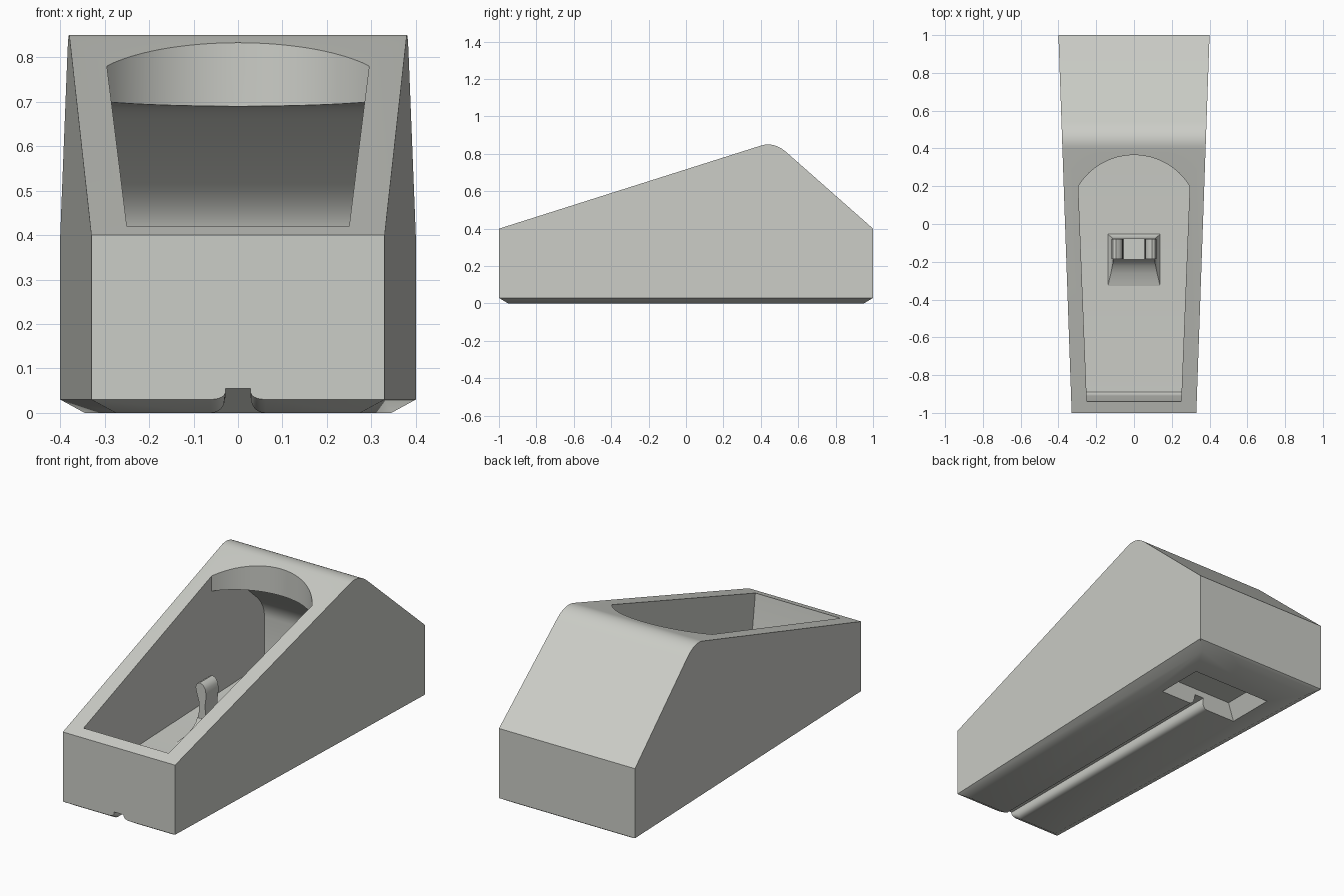
import bpy, bmesh, math

if "Cube" in bpy.data.objects:
    bpy.data.objects.remove(bpy.data.objects["Cube"])

mat = bpy.data.materials.new("warm grey")
mat.diffuse_color = (0.6, 0.61, 0.57, 1)
mat.use_nodes = True
mat.node_tree.nodes["Principled BSDF"].inputs["Base Color"].default_value = mat.diffuse_color


def make(name, rings, cutter=False):
    """Closed solid lofted through rings with equal point counts."""
    bm = bmesh.new()
    loops = [[bm.verts.new(p) for p in r] for r in rings]
    n = len(loops[0])
    for a, b in zip(loops, loops[1:]):
        for i in range(n):
            j = (i + 1) % n
            bm.faces.new((a[i], a[j], b[j], b[i]))
    bm.faces.new(loops[0][::-1])
    bm.faces.new(loops[-1])
    return finish(name, bm, cutter)


def finish(name, bm, cutter=False):
    bmesh.ops.recalc_face_normals(bm, faces=bm.faces)
    me = bpy.data.meshes.new(name)
    bm.to_mesh(me)
    bm.free()
    ob = bpy.data.objects.new(name, me)
    bpy.context.collection.objects.link(ob)
    me.materials.append(mat)
    ob.hide_render = cutter
    return ob


def activate(ob):
    bpy.ops.object.select_all(action='DESELECT')
    ob.select_set(True)
    bpy.context.view_layer.objects.active = ob


def cut(ob, cutter):
    activate(ob)
    m = ob.modifiers.new("cut", 'BOOLEAN')
    m.operation, m.solver, m.object = 'DIFFERENCE', 'EXACT', cutter
    bpy.ops.object.modifier_apply(modifier=m.name)
    bpy.data.objects.remove(cutter, do_unlink=True)


def smooth(ob, angle=32):
    activate(ob)
    bpy.ops.object.shade_smooth_by_angle(angle=math.radians(angle))


def outer(y):   # half width of the tapered body
    return 0.365 + 0.035 * y


def inner(y):   # half width of the tapered cavity
    return 0.295 + 0.0395 * (y - 0.2)


def bezier(a, c, b, n=10):
    return [tuple((1-t)**2 * p + 2*t*(1-t) * q + t*t * r for p, q, r in zip(a, c, b))
            for t in [i / n for i in range(n + 1)]]


# body: wedge with a rounded ridge and a chamfered foot
profile = [(-1, 0.03), (-1, 0.4)] + bezier((0.4, 0.844), (0.472, 0.867), (0.54, 0.806)) \
    + [(1, 0.4), (1, 0.03)]
bm = bmesh.new()
sides = [[bm.verts.new((s * outer(y), y, z)) for y, z in profile] for s in (-1, 1)]
for s in sides:
    bm.faces.new(s)
for i in range(len(profile) - 1):
    bm.faces.new((sides[0][i], sides[0][i+1], sides[1][i+1], sides[1][i]))
rim = [sides[0][0], sides[1][0], sides[1][-1], sides[0][-1]]
foot = [bm.verts.new((v.co.x - math.copysign(0.055, v.co.x), v.co.y * 0.95, 0)) for v in rim]
for i in range(4):
    j = (i + 1) % 4
    bm.faces.new((rim[i], rim[j], foot[j], foot[i]))
bm.faces.new(foot)
body = finish("body", bm)

# open cavity: tapered outline with an arched rear, sloping front wall
FLOOR = 0.135
R = (0.295**2 + 0.165**2) / (2 * 0.165)
half = math.asin(0.295 / R)
arch = [(R * math.sin(a), 0.365 - R + R * math.cos(a))
        for a in [half - 2 * half * i / 24 for i in range(25)]]
rings = []
for z, yf in [(FLOOR, -0.89), (0.15, -0.903), (0.18, -0.91), (0.42, -0.94), (1.0, -0.94)]:
    rings.append([(x, y, z) for x, y in [(-inner(yf), yf), (inner(yf), yf)] + arch])
cut(body, make("cavity_cutter", rings, True))

# undercut behind the arch, following the rear slope
under = [(0.1, FLOOR), (0.6, FLOOR)] + bezier((0.62, FLOOR), (0.67, FLOOR), (0.67, 0.19), 5) \
    + bezier((0.67, 0.38), (0.67, 0.45), (0.595, 0.516), 8) \
    + bezier((0.43, 0.661), (0.395, 0.69), (0.35, 0.691), 6) + [(0.2, 0.70), (0.1, 0.66)]
cut(body, make("undercut_cutter",
               [[(s * inner(y), y, z) for y, z in under] for s in (-1, 1)], True))


# cable groove with flared lips, wider where it meets the front chamfer
def groove(y, lift):
    lip = [(0.062, -0.06), (0.062, lift)] \
        + bezier((0.06, lift), (0.03, lift + 0.002), (0.028, lift + (0.055 - lift) * 0.7), 6)[1:] \
        + [(0.028, 0.055)]
    return [(x, y, z) for x, z in lip] + [(-x, y, z) for x, z in lip[::-1]]


cut(body, make("groove_cutter",
               [groove(-1.05, 0.03), groove(-1.0, 0.03), groove(-0.95, 0), groove(0.56, 0)], True))

# plug pocket under the rear, with sloping ends
pocket = [(0.235, 0.505, 0.78, -0.03), (0.235, 0.505, 0.77, 0.0), (0.19, 0.52, 0.67, 0.085)]
cut(body, make("pocket_cutter",
               [[(-w, a, z), (w, a, z), (w, b, z), (-w, b, z)] for w, a, b, z in pocket], True))

# merge leftover coplanar faces
bm = bmesh.new()
bm.from_mesh(body.data)
bmesh.ops.remove_doubles(bm, verts=bm.verts, dist=1e-5)
bmesh.ops.dissolve_limit(bm, angle_limit=0.003, verts=bm.verts, edges=bm.edges)
bm.to_mesh(body.data)
bm.free()
smooth(body)

# clip pedestal: flared foot on the cavity floor
steps = [(0.142, -0.345, -0.05, 0.13), (0.134, -0.31, -0.058, 0.14), (0.122, -0.26, -0.067, 0.155),
         (0.114, -0.22, -0.074, 0.18), (0.11, -0.195, -0.078, 0.205), (0.11, -0.187, -0.078, 0.225)]
pedestal = make("clip_pedestal",
                [[(-w, a, z), (w, a, z), (w, b, z), (-w, b, z)] for w, a, b, z in steps])
smooth(pedestal)

# pair of curved prongs
prong = [(0.11, 0.21), (0.10, 0.26), (0.10, 0.31), (0.115, 0.36), (0.12, 0.385), (0.112, 0.405),
         (0.095, 0.413), (0.075, 0.405), (0.062, 0.385), (0.058, 0.35), (0.064, 0.30),
         (0.062, 0.25), (0.05, 0.21)]
for name, s in (("left_prong", -1), ("right_prong", 1)):
    smooth(make(name, [[(s * x, y, z) for x, z in prong] for y in (-0.185, -0.08)]), 40)
